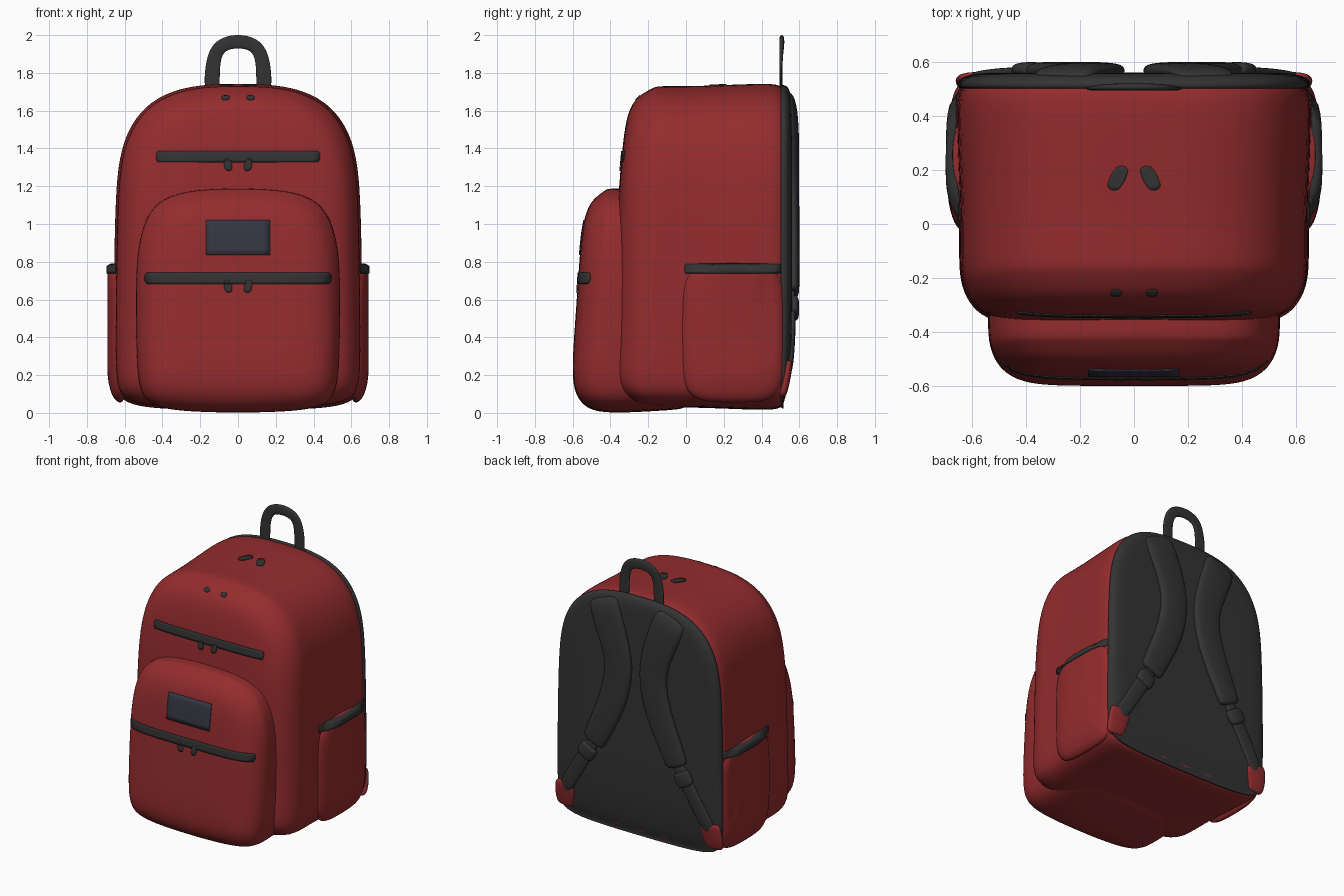
import bpy, bmesh, math
from mathutils import Vector
from mathutils.bvhtree import BVHTree

if "Cube" in bpy.data.objects:
    bpy.data.objects.remove(bpy.data.objects["Cube"])


def material(name, rgb):
    m = bpy.data.materials.new(name)
    m.diffuse_color = (*rgb, 1)
    m.use_nodes = True
    m.node_tree.nodes["Principled BSDF"].inputs["Base Color"].default_value = m.diffuse_color
    return m


RED = material("red_fabric", (0.295, 0.025, 0.027))
DARK = material("dark_webbing", (0.033, 0.033, 0.033))
SLATE = material("slate_patch", (0.037, 0.037, 0.056))


def add_object(name, bm, mat, levels=0):
    bmesh.ops.recalc_face_normals(bm, faces=bm.faces)
    for f in bm.faces:
        f.smooth = True
    me = bpy.data.meshes.new(name)
    bm.to_mesh(me)
    bm.free()
    me.materials.append(mat)
    ob = bpy.data.objects.new(name, me)
    bpy.context.collection.objects.link(ob)
    if levels:
        sub = ob.modifiers.new("smooth", 'SUBSURF')
        sub.levels = sub.render_levels = levels
    return ob


def loft(name, rings, mat, levels=2):
    """Skin closed rings of equal length and cap both ends."""
    bm = bmesh.new()
    vs = [[bm.verts.new(p) for p in r] for r in rings]
    n = len(vs[0])
    for a, b in zip(vs, vs[1:]):
        for i in range(n):
            bm.faces.new((a[i], a[(i + 1) % n], b[(i + 1) % n], b[i]))
    bm.faces.new(vs[0])
    bm.faces.new(vs[-1])
    return add_object(name, bm, mat, levels)


def mirrored(half):
    return half + [(-x, z) for x, z in half[-2:0:-1]]


def shell(name, half, levels, mat, slant=lambda y, z: 0):
    """Front outline stacked along y; each level is (y, inset)."""
    outline = mirrored(half)
    w = max(x for x, z in half)
    top, bot = half[0][1], half[-1][1]
    mid, h = (top + bot) / 2, (top - bot) / 2
    rings = []
    for y, inset in levels:
        ring = []
        for x, z in outline:
            zz = mid + (z - mid) * (1 - inset / h)
            ring.append((x * (1 - inset / w), y + slant(y, zz), zz))
        rings.append(ring)
    return loft(name, rings, mat)


def sweep(name, path, mat, sides=10):
    """Flat padded band; path points are (x, z, half width, y, half thickness)."""
    rings = []
    for i, (x, z, w, y, t) in enumerate(path):
        a, b = path[max(i - 1, 0)], path[min(i + 1, len(path) - 1)]
        d = Vector((b[0] - a[0], 0, b[1] - a[1])).normalized()
        side = Vector((d.z, 0, -d.x))
        ring = []
        for k in range(sides):
            q = 2 * math.pi * (k + 0.5) / sides
            c, s = math.cos(q), math.sin(q)
            c = math.copysign(abs(c) ** 0.6, c)
            s = math.copysign(abs(s) ** 0.8, s)
            ring.append(Vector((x, y, z)) + side * (w * 1.04 * c) + Vector((0, t * 1.08 * s, 0)))
        rings.append(ring)
    return loft(name, rings, mat)


# Main bag
arch = [(0, 1.745), (0.2, 1.74), (0.36, 1.705), (0.49, 1.63), (0.58, 1.51), (0.63, 1.36),
        (0.65, 1.15), (0.657, 0.8), (0.662, 0.4), (0.66, 0.2), (0.645, 0.09), (0.57, 0.04),
        (0.42, 0.02), (0.2, 0.015), (0, 0.015)]
body = shell("main_bag", arch,
             [(0.54, 0.06), (0.508, 0.003), (0.4, 0), (0.2, 0.008), (0.0, 0.015), (-0.15, 0.012),
              (-0.23, 0.022), (-0.30, 0.06), (-0.345, 0.12), (-0.365, 0.22), (-0.37, 0.4), (-0.37, 0.58)],
             RED, lambda y, z: 0 if y > -0.2 else max(0, z - 1.0) * 0.08 - max(0, 0.4 - z) * 0.08)

# Back panel
panel = shell("back_panel", arch,
              [(0.49, 0.03), (0.504, 0.010), (0.52, 0.006), (0.545, 0.022), (0.557, 0.07), (0.56, 0.14),
               (0.56, 0.3), (0.56, 0.55)],
              DARK, lambda y, z: -0.04 * max(0, 0.3 - z) / 0.3 if y > 0.53 else 0)

# Front pocket, its base running back under the bag
pocket_arch = [(0, 1.19), (0.18, 1.185), (0.32, 1.165), (0.43, 1.115), (0.495, 1.02), (0.53, 0.88),
               (0.542, 0.72), (0.54, 0.4), (0.535, 0.2), (0.51, 0.08), (0.43, 0.025), (0.25, 0.005), (0, 0.0)]
pocket = shell("front_pocket", pocket_arch,
               [(0.15, 0.03), (-0.1, 0.012), (-0.3, 0), (-0.42, 0), (-0.50, 0.012), (-0.555, 0.05), (-0.59, 0.11),
                (-0.605, 0.2), (-0.61, 0.32), (-0.61, 0.46)],
               RED, lambda y, z: max(0, z - 0.15) * 0.07 if y < -0.45 else 0)

# Side pockets: crisp top edge, soft front and base
targets = [body, pocket]
for s, label in ((1, "right"), (-1, "left")):
    rings = []
    for x, inset in [(0.58, -0.03), (0.645, -0.01), (0.670, 0.03), (0.686, 0.09), (0.692, 0.15), (0.692, 0.22)]:
        ring = []
        for k in range(24):
            a = 2 * math.pi * k / 24
            c, d = math.cos(a), math.sin(a)
            ry = 0.275 - inset * (0.4 if c > 0 else 1)
            rz = 0.365 - inset * (0.12 if d > 0 else 1)
            taper = 0.022 * max(0, c) ** 2
            ring.append((s * (x - taper), 0.255 + ry * math.copysign(abs(c) ** 0.5, c),
                         0.43 + rz * math.copysign(abs(d) ** 0.45, d)))
        rings.append(ring)
    targets.append(loft(label + "_side_pocket", rings, RED))

bpy.context.view_layer.update()
deps = bpy.context.evaluated_depsgraph_get()
trees = [BVHTree.FromObject(t, deps) for t in targets]


def plate(name, origin, u_axis, v_axis, ray, mat, nu=6, nv=4, rounded=0.0):
    """Thin patch projected onto the bag along a ray; axes are half sizes."""
    o, U, V, ray = (Vector(k) for k in (origin, u_axis, v_axis, ray))
    bm = bmesh.new()
    grid = []
    for j in range(nv + 1):
        row = []
        for i in range(nu + 1):
            u, v = 2 * i / nu - 1, 2 * j / nv - 1
            uu = u * (1 + rounded * (math.sqrt(1 - v * v / 2) - 1))
            vv = v * (1 + rounded * (math.sqrt(1 - u * u / 2) - 1))
            p = o + U * uu + V * vv
            hits = [h for h in (t.ray_cast(p, ray) for t in trees) if h[0] is not None]
            hit = min(hits, key=lambda h: h[3]) if hits else None
            row.append(bm.verts.new(hit[0] - ray * 0.003 if hit else p + ray * 0.3))
        grid.append(row)
    for a, b in zip(grid, grid[1:]):
        for i in range(nu):
            bm.faces.new((a[i], a[i + 1], b[i + 1], b[i]))
    ob = add_object(name, bm, mat)
    sol = ob.modifiers.new("thickness", 'SOLIDIFY')
    sol.thickness, sol.offset = 0.005, 0
    return ob


# Zips with paired pulls, and the blank patch
BACK, DOWN = (0, 1, 0), (0, 0, -1)
for name, z, w in (("upper_zip", 1.357, 0.435), ("lower_zip", 0.713, 0.495)):
    plate(name, (0, -1, z), (w, 0, 0), (0, 0, 0.03), BACK, DARK, 24, 4, 0.08)
    for s in (-1, 1):
        plate(name + "_pull", (s * 0.053, -1, z - 0.043), (0.021, 0, 0), (s * 0.004, 0, 0.033), BACK, DARK, 4, 4, 0.7)
plate("front_patch", (0, -1, 0.928), (0.17, 0, 0), (0, 0, 0.093), BACK, SLATE, 8, 6, 0.03)

# Top zip pulls
for s in (-1, 1):
    plate("top_pull", (s * 0.06, 0.17, 2.5), (0.026, s * 0.008, 0), (-s * 0.022, 0.044, 0), DOWN, DARK, 6, 6, 0.7)
    plate("top_front_pull", (s * 0.066, -0.255, 2.5), (0.021, 0, 0), (0, 0.012, 0), DOWN, DARK, 6, 4, 0.8)

for s, label in ((1, "right"), (-1, "left")):
    # Side pocket edging
    plate(label + "_pocket_edging", (s, 0.25, 0.764), (0, 0.258, 0), (0, 0, 0.025), (-s, 0, 0), DARK, 16, 4, 0.05)
    # Padded shoulder strap
    pad = [(0.275, 1.68, 0.10, 0.535, 0.02), (0.258, 1.63, 0.12, 0.56, 0.028), (0.20, 1.48, 0.115, 0.568, 0.03),
           (0.145, 1.32, 0.108, 0.568, 0.03), (0.132, 1.17, 0.105, 0.568, 0.03), (0.175, 0.98, 0.102, 0.57, 0.03),
           (0.25, 0.81, 0.094, 0.57, 0.03), (0.32, 0.66, 0.085, 0.57, 0.03), (0.335, 0.625, 0.08, 0.57, 0.026)]
    # Adjusting webbing, buckle and corner tab
    web = [(0.32, 0.66, 0.05, 0.565, 0.016), (0.42, 0.49, 0.05, 0.565, 0.016),
           (0.51, 0.34, 0.05, 0.56, 0.016), (0.59, 0.20, 0.05, 0.545, 0.016)]
    buckle = [(0.355, 0.60, 0.055, 0.572, 0.022), (0.365, 0.583, 0.066, 0.573, 0.026),
              (0.395, 0.53, 0.066, 0.573, 0.026), (0.41, 0.505, 0.055, 0.572, 0.022)]
    tab = [(0.568, 0.27, 0.065, 0.545, 0.018), (0.575, 0.245, 0.078, 0.543, 0.02),
           (0.585, 0.18, 0.078, 0.533, 0.02), (0.59, 0.11, 0.068, 0.517, 0.02), (0.59, 0.085, 0.05, 0.508, 0.018)]
    for part, path, mat in (("shoulder_strap", pad, DARK), ("strap_webbing", web, DARK),
                            ("strap_buckle", buckle, DARK), ("corner_tab", tab, RED)):
        sweep(label + "_" + part, [(s * p[0], *p[1:]) for p in path], mat)

# Carry handle
side = [(0.138, 1.69, 0.041, 0.502, 0.008), (0.137, 1.80, 0.040, 0.502, 0.008), (0.128, 1.88, 0.037, 0.503, 0.009),
        (0.102, 1.935, 0.037, 0.506, 0.012), (0.056, 1.960, 0.036, 0.507, 0.013)]
sweep("carry_handle", side + [(0, 1.967, 0.036, 0.507, 0.013)] + [(-p[0], *p[1:]) for p in side[::-1]], DARK)
